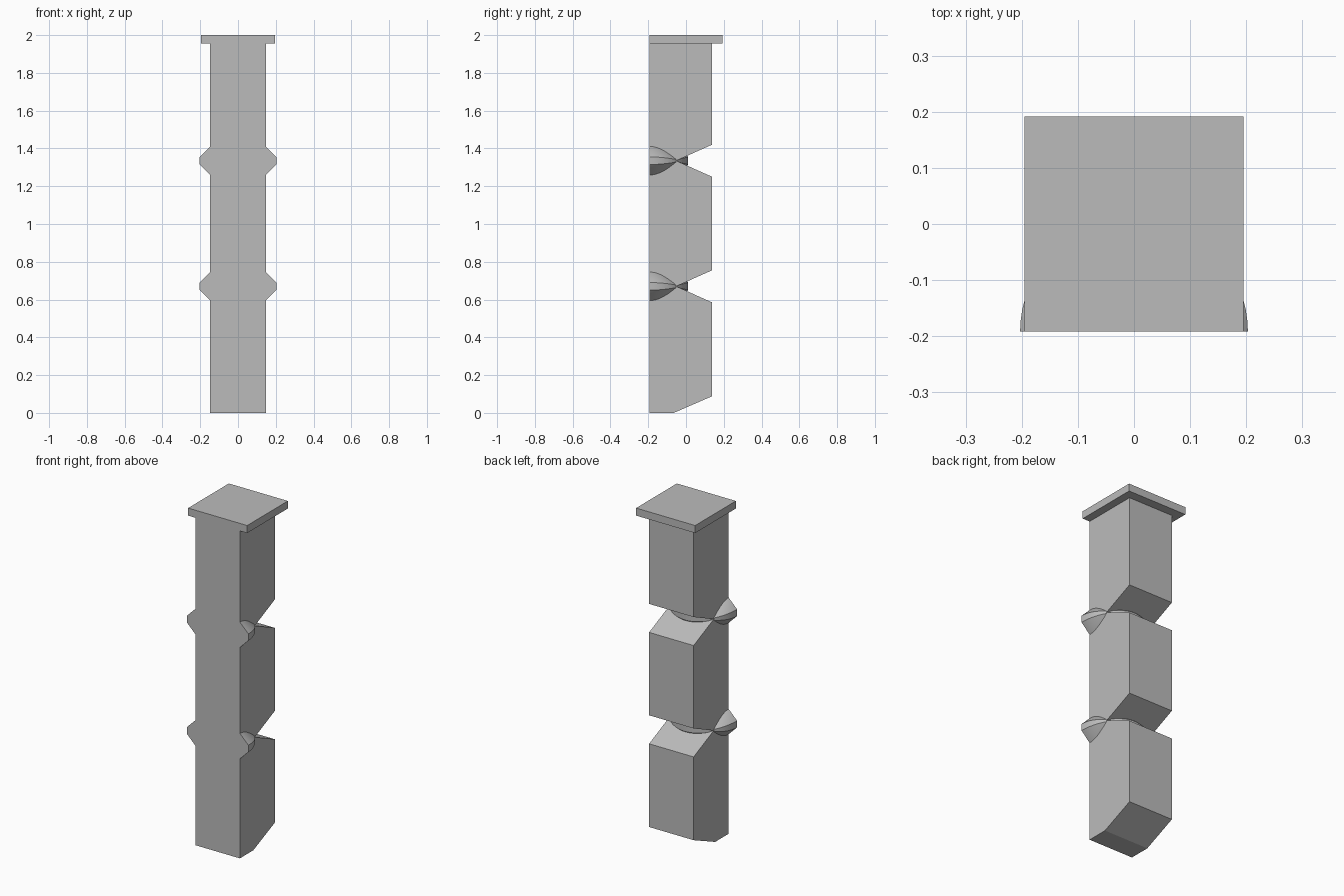
import bpy, bmesh, math

cube = bpy.data.objects.get("Cube")
if cube:
    bpy.data.objects.remove(cube, do_unlink=True)

grey = bpy.data.materials.new("plain grey")
grey.use_nodes = True
colour = (0.5, 0.5, 0.5, 1)
grey.diffuse_color = colour
grey.node_tree.nodes["Principled BSDF"].inputs["Base Color"].default_value = colour

FRONT, BACK, HALF = -0.192, 0.138, 0.147
JOINTS = (0.67, 1.335)
CAP_BASE = 1.955


def finish(name, bm, smooth=False):
    bmesh.ops.recalc_face_normals(bm, faces=bm.faces)
    mesh = bpy.data.meshes.new(name)
    bm.to_mesh(mesh)
    bm.free()
    mesh.materials.append(grey)
    obj = bpy.data.objects.new(name, mesh)
    bpy.context.collection.objects.link(obj)
    if smooth:
        bpy.ops.object.select_all(action='DESELECT')
        bpy.context.view_layer.objects.active = obj
        obj.select_set(True)
        bpy.ops.object.shade_smooth_by_angle(angle=math.radians(25))
    return obj


# Column: side profile with a wedge notch at each joint, extruded across x
profile = [(FRONT, 0), (-0.065, 0), (BACK, 0.088)]
for z in JOINTS:
    profile += [(BACK, z - 0.085), (-0.052, z), (BACK, z + 0.085)]
profile += [(BACK, CAP_BASE), (FRONT, CAP_BASE)]
bm = bmesh.new()
side = bm.faces.new([bm.verts.new((-HALF, y, z)) for y, z in profile])
ext = bmesh.ops.extrude_face_region(bm, geom=[side])
moved = [v for v in ext["geom"] if isinstance(v, bmesh.types.BMVert)]
bmesh.ops.translate(bm, verts=moved, vec=(2 * HALF, 0, 0))
finish("column", bm)

# Flat square cap
bm = bmesh.new()
bmesh.ops.create_cube(bm, size=1)
for v in bm.verts:
    v.co = (v.co.x * 0.39, v.co.y * 0.384, CAP_BASE + (v.co.z + 0.5) * (2 - CAP_BASE))
finish("cap", bm)


# Hinge discs: half of a double cone whose rim pinches at the column corners
def hinge(name, z, radius=0.203, apex=0.222, steps=32):
    bm = bmesh.new()
    top = bm.verts.new((0, FRONT, z + apex))
    low = bm.verts.new((0, FRONT, z - apex))
    rims = []
    for i in range(steps + 1):
        a = math.pi * i / steps
        h = 0.006 + 0.014 * abs(math.cos(2 * a))
        x, y = radius * math.cos(a), FRONT + radius * math.sin(a)
        rims.append((bm.verts.new((x, y, z + h)), bm.verts.new((x, y, z - h))))
    for (t0, b0), (t1, b1) in zip(rims, rims[1:]):
        bm.faces.new((top, t0, t1))
        bm.faces.new((t0, b0, b1, t1))
        bm.faces.new((low, b1, b0))
    # flat front
    bm.faces.new((top, rims[-1][0], rims[-1][1], low, rims[0][1], rims[0][0]))
    finish(name, bm, smooth=True)


for label, z in zip(("lower_hinge", "upper_hinge"), JOINTS):
    hinge(label, z)
